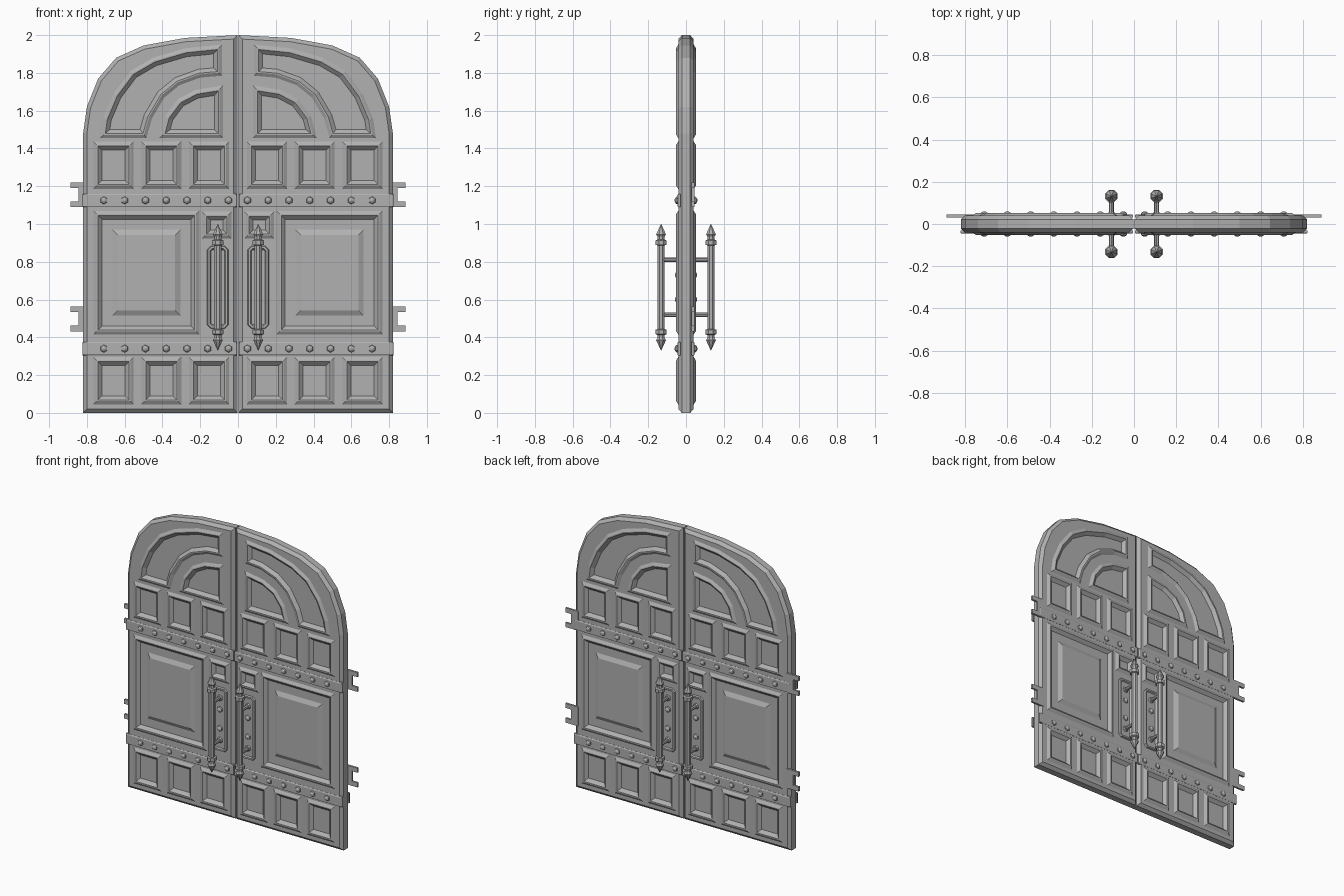
import bpy, bmesh, math
from mathutils import Vector, Matrix

cube = bpy.data.objects.get("Cube")
if cube:
    bpy.data.objects.remove(cube, do_unlink=True)

grey = bpy.data.materials.new("grey_paint")
grey.use_nodes = True
grey.diffuse_color = (0.44, 0.44, 0.44, 1)
grey.node_tree.nodes["Principled BSDF"].inputs["Base Color"].default_value = (0.44, 0.44, 0.44, 1)


def finish(name, bm, both_sides=True, front_open=False):
    """Turn a bmesh into an object mirrored left/right and, if wanted, front/back."""
    bmesh.ops.recalc_face_normals(bm, faces=bm.faces)
    if front_open and sum(f.normal.y * f.calc_area() for f in bm.faces) > 0:
        bmesh.ops.reverse_faces(bm, faces=bm.faces)
    mesh = bpy.data.meshes.new(name)
    bm.to_mesh(mesh)
    bm.free()
    mesh.materials.append(grey)
    obj = bpy.data.objects.new(name, mesh)
    bpy.context.collection.objects.link(obj)
    mod = obj.modifiers.new("mirror", 'MIRROR')
    mod.use_axis = (True, both_sides, False)
    mod.merge_threshold = 0.0005
    return obj


def inset(poly, d):
    """Offset a counter-clockwise polygon inward with mitred corners."""
    pts = [Vector(p) for p in poly]
    out = []
    for i, p in enumerate(pts):
        a = (p - pts[i - 1]).normalized()
        b = (pts[(i + 1) % len(pts)] - p).normalized()
        na, nb = Vector((-a.y, a.x)), Vector((-b.y, b.x))
        out.append(p + (na + nb) * d / (1 + na.dot(nb)))
    return out


def stepped(bm, poly, steps, cap=True):
    """Nested rings of (inset, height towards the front), joined by sloped faces."""
    rings = [[bm.verts.new((p.x, -h, p.y)) for p in inset(poly, d)] for d, h in steps]
    n = len(poly)
    for r, s in zip(rings, rings[1:]):
        for i in range(n):
            j = (i + 1) % n
            bm.faces.new((r[i], r[j], s[j], s[i]))
    if cap:
        bm.faces.new(rings[-1])
    return rings


def loop_edges(bm, ring):
    edges = []
    for i, v in enumerate(ring):
        w = ring[i - 1]
        edges.append(bm.edges.get((v, w)) or bm.edges.new((v, w)))
    return edges


def rect(x0, x1, z0, z1):
    return [(x0, z0), (x1, z0), (x1, z1), (x0, z1)]


def cylinder(bm, x, z, y0, y1, r0, r1, sides):
    """Round peg pointing to the front, from depth y0 to y1."""
    m = Matrix.Translation((x, -(y0 + y1) / 2, z)) @ Matrix.Rotation(math.pi / 2, 4, 'X')
    bmesh.ops.create_cone(bm, cap_ends=True, segments=sides, radius1=r0, radius2=r1,
                          depth=y1 - y0, matrix=m)


# Door leaves: bevelled arched slab with moulded panels
STILE = 0.041
MOULDING = [(0, STILE), (0.017, 0.052), (0.024, 0.052), (0.045, 0.032)]
outline = [(0.003, 0), (0.82, 0), (0.82, 1.48), (0.8, 1.62), (0.74, 1.77),
           (0.645, 1.88), (0.5, 1.945), (0.28, 1.985), (0.003, 2)]
outer_arch = [(0.085, 1.785), (0.2, 1.775), (0.31, 1.735), (0.39, 1.67), (0.455, 1.56),
              (0.485, 1.455), (0.73, 1.455), (0.715, 1.56), (0.66, 1.69), (0.57, 1.81),
              (0.45, 1.88), (0.28, 1.93), (0.085, 1.95)]
inner_arch = [(0.08, 1.455), (0.417, 1.455), (0.387, 1.57), (0.32, 1.66),
              (0.225, 1.71), (0.08, 1.733)]
panels = [outer_arch, inner_arch, rect(0.035, 0.19, 0.922, 1.065)]
for x in (0.047, 0.3, 0.553):
    panels += [rect(x, x + 0.212, z, z + 0.25) for z in (0.045, 1.186)]

bm = bmesh.new()
slab = stepped(bm, outline, [(0, 0), (0, 0.022), (0.02, STILE)], cap=False)
borders = loop_edges(bm, slab[-1])
for poly in panels:
    borders += loop_edges(bm, stepped(bm, poly, MOULDING)[0])
large = stepped(bm, rect(0.205, 0.765, 0.415, 1.07),
                MOULDING + [(0.1, 0.032), (0.128, 0.046)])
borders += loop_edges(bm, large[0])
bmesh.ops.triangle_fill(bm, use_beauty=True, edges=borders, normal=(0, -1, 0))
finish("door_leaves", bm, front_open=True)

# Iron bands across the leaves
BANDS = (0.34, 1.125)
bm = bmesh.new()
for z in BANDS:
    stepped(bm, rect(0.004, 0.823, z - 0.035, z + 0.035),
            [(0, 0.03), (0, 0.042), (0.006, 0.046)])
finish("bands", bm, front_open=True)

# Rivets on bands and handle plates
spots = [(0.05 + 0.11 * i, z, 0.044) for z in BANDS for i in range(7)]
spots += [(0.107, z, 0.042) for z in (0.6, 0.73)]
bm = bmesh.new()
for x, z, y in spots:
    cylinder(bm, x, z, y, y + 0.009, 0.021, 0.018, 6)
    cylinder(bm, x, z, y + 0.009, y + 0.016, 0.018, 0.006, 6)
finish("rivets", bm)

# Handle back plates with raised rim
plate = [(0.07, 0.445), (0.145, 0.445), (0.164, 0.465), (0.164, 0.865),
         (0.145, 0.885), (0.07, 0.885), (0.05, 0.865), (0.05, 0.465)]
bm = bmesh.new()
stepped(bm, plate, [(0, 0.038), (0.005, 0.052), (0.016, 0.052), (0.022, 0.043)])
finish("handle_plates", bm, front_open=True)

# Handle bars: lathed rod with collars and pointed ends
half = [(0.021, 0.222), (0.032, 0.225), (0.032, 0.248), (0.02, 0.253),
        (0.02, 0.268), (0.028, 0.28), (0.001, 0.335)]
profile = [(r, -z) for r, z in reversed(half)] + half
SIDES = 8
bm = bmesh.new()
rings = []
for r, z in profile:
    rings.append([bm.verts.new((0.107 + r * math.cos(a), -0.132 + r * math.sin(a), 0.665 + z))
                  for a in (math.tau * (i + 0.5) / SIDES for i in range(SIDES))])
for lo, hi in zip(rings, rings[1:]):
    for i in range(SIDES):
        bm.faces.new((lo[i - 1], lo[i], hi[i], hi[i - 1]))
bm.faces.new(rings[0])
bm.faces.new(rings[-1])
finish("handle_bars", bm)

# Posts holding the bars
bm = bmesh.new()
for z in (0.52, 0.81):
    cylinder(bm, 0.107, z, 0.04, 0.13, 0.012, 0.012, 8)
    cylinder(bm, 0.107, z, 0.04, 0.054, 0.022, 0.016, 8)
finish("handle_posts", bm)

# Forked hinges at the back edge
bm = bmesh.new()
for z in (0.498, 1.155):
    fork = [(0.79, -0.066), (0.888, -0.066), (0.888, -0.035), (0.845, -0.035),
            (0.845, 0.035), (0.888, 0.035), (0.888, 0.066), (0.79, 0.066)]
    face = bm.faces.new([bm.verts.new((x, 0.03, z + dz)) for x, dz in fork])
    moved = bmesh.ops.extrude_face_region(bm, geom=[face])["geom"]
    bmesh.ops.translate(bm, vec=(0, 0.014, 0),
                        verts=[v for v in moved if isinstance(v, bmesh.types.BMVert)])
finish("hinges", bm, both_sides=False)
